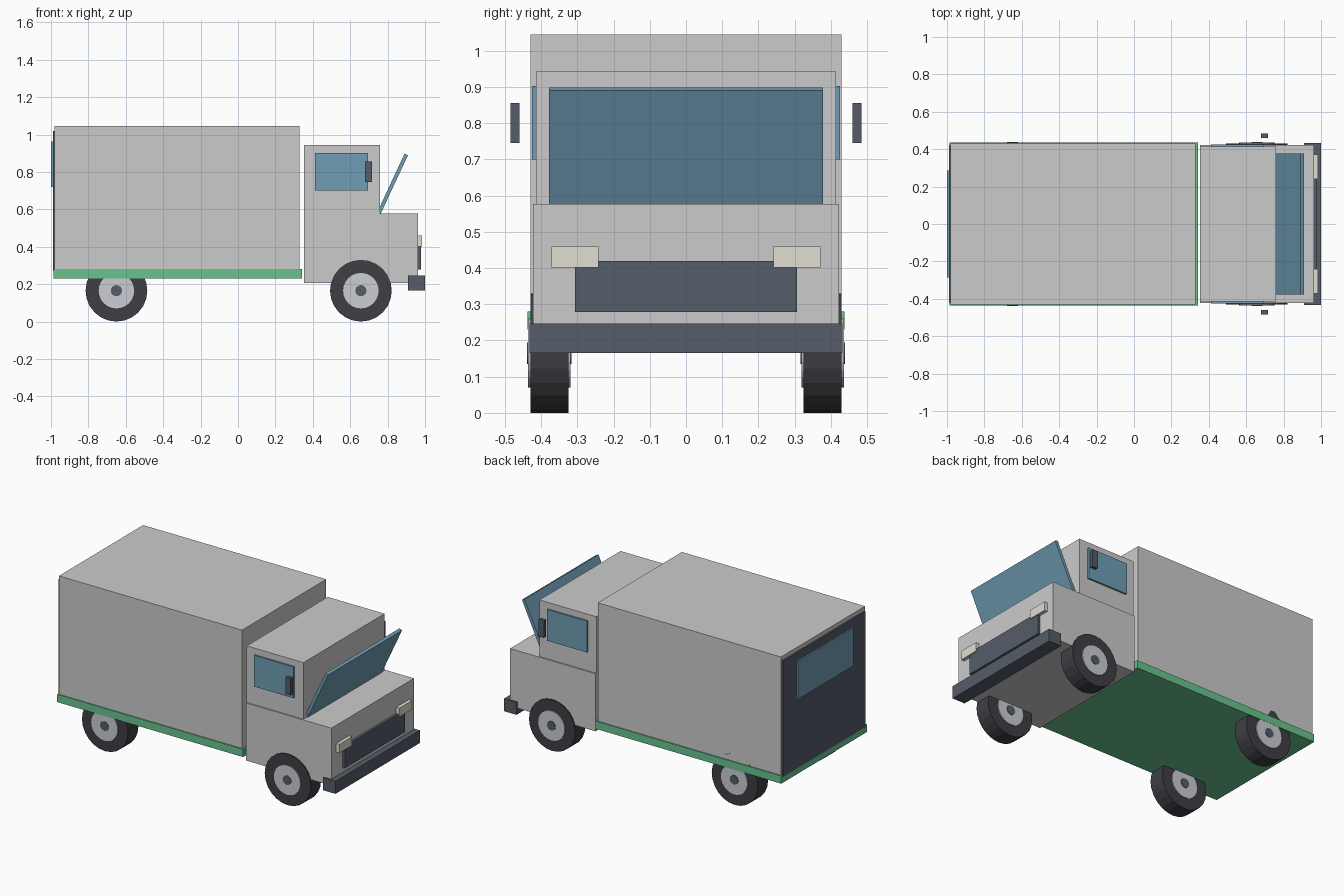
import bpy
import bmesh
from math import radians, sin, cos
from mathutils import Matrix

if "Cube" in bpy.data.objects:
    bpy.data.objects.remove(bpy.data.objects["Cube"])


def material(name, rgb):
    m = bpy.data.materials.new(name)
    m.diffuse_color = (*rgb, 1)
    m.use_nodes = True
    m.node_tree.nodes["Principled BSDF"].inputs["Base Color"].default_value = m.diffuse_color
    return m


GREEN = material("green_paint", (0.14, 0.55, 0.27))
GLASS = material("blue_glass", (0.16, 0.34, 0.46))
DARK = material("dark_trim", (0.09, 0.11, 0.14))
RUBBER = material("black_rubber", (0.05, 0.05, 0.06))
CREAM = material("cream_lamp", (0.75, 0.73, 0.63))
METAL = material("light_metal", (0.6, 0.61, 0.64))


def finish(name, bm, mat):
    me = bpy.data.meshes.new(name)
    bm.to_mesh(me)
    bm.free()
    ob = bpy.data.objects.new(name, me)
    bpy.context.collection.objects.link(ob)
    if mat:
        me.materials.append(mat)
    return ob


def box(name, x, y, z, mat=None):
    """Box from (min, max) ranges on each axis."""
    bm = bmesh.new()
    bmesh.ops.create_cube(bm, size=1)
    for v in bm.verts:
        v.co = [r[0] + (c + 0.5) * (r[1] - r[0]) for c, r in zip(v.co, (x, y, z))]
    return finish(name, bm, mat)


def disc(name, x, z, r, y, mat, sides=24):
    """Cylinder along y between the two y values."""
    bm = bmesh.new()
    m = Matrix.Translation((x, (y[0] + y[1]) / 2, z)) @ Matrix.Rotation(radians(90), 4, 'X')
    bmesh.ops.create_cone(bm, cap_ends=True, segments=sides, radius1=r, radius2=r,
                          depth=y[1] - y[0], matrix=m)
    return finish(name, bm, mat)


# Cargo body and green skirt
box("cargo_box", (-0.98, 0.33), (-0.43, 0.43), (0.232, 1.045))
box("cargo_skirt", (-0.987, 0.342), (-0.437, 0.437), (0.23, 0.28), GREEN)

# Rear door with window
box("rear_door", (-0.99, -0.975), (-0.42, 0.42), (0.27, 1.018), DARK)
box("rear_window", (-1.0, -0.985), (-0.285, 0.285), (0.72, 0.963), GLASS)

# Cab and hood
box("cab_lower", (0.352, 0.963), (-0.422, 0.422), (0.205, 0.577))
box("cab_upper", (0.352, 0.758), (-0.414, 0.414), (0.577, 0.943))

# Tilted windshield slab
windshield = box("windshield", (-0.01, 0.01), (-0.378, 0.378), (0.0, 0.36), GLASS)
tilt = radians(25)
windshield.data.transform(
    Matrix.Translation((0.9 - 0.36 * sin(tilt), 0, 0.894 - 0.36 * cos(tilt)))
    @ Matrix.Rotation(tilt, 4, 'Y'))

# Nose trim
box("bumper", (0.91, 1.0), (-0.432, 0.432), (0.166, 0.247), DARK)
box("grille", (0.955, 0.979), (-0.306, 0.306), (0.278, 0.42), DARK)

# Mirrored side parts
for s, side in ((-1, "right"), (1, "left")):
    def span(a, b):
        return tuple(sorted((s * a, s * b)))

    box(f"headlight_{side}", (0.955, 0.985), span(0.241, 0.372), (0.402, 0.459), CREAM)
    box(f"side_window_{side}", (0.411, 0.695), span(0.405, 0.425), (0.70, 0.902), GLASS)
    box(f"mirror_{side}", (0.678, 0.716), span(0.46, 0.484), (0.745, 0.856), DARK)
    for x, end in ((-0.65, "rear"), (0.657, "front")):
        disc(f"{end}_tyre_{side}", x, 0.165, 0.165, span(0.325, 0.43), RUBBER)
        disc(f"{end}_hub_{side}", x, 0.165, 0.095, span(0.319, 0.436), METAL)
        disc(f"{end}_hub_cap_{side}", x, 0.165, 0.03, span(0.316, 0.439), DARK, 16)
